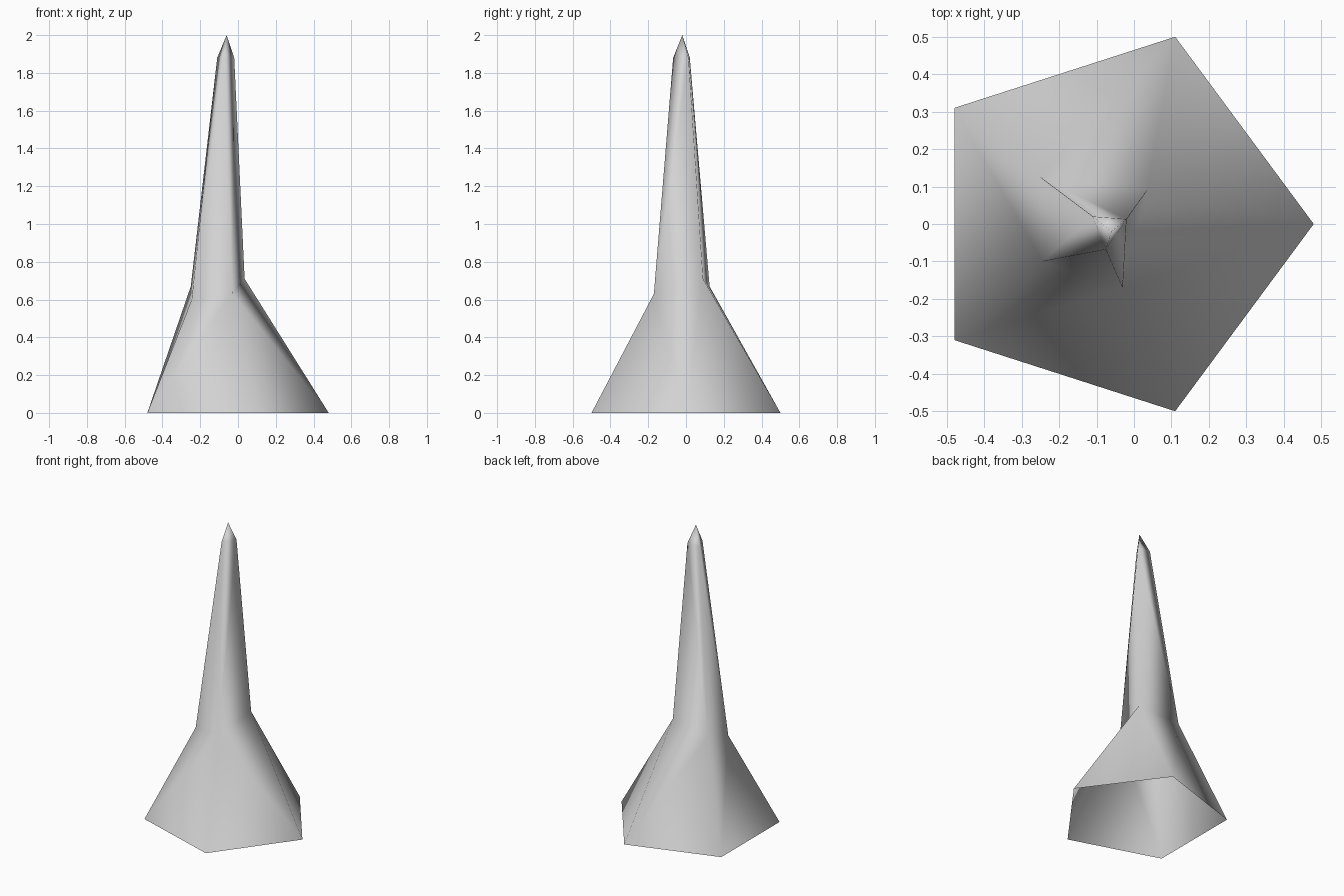
import bpy
import bmesh

default_cube = bpy.data.objects.get("Cube")
if default_cube:
    bpy.data.objects.remove(default_cube, do_unlink=True)


def make_material(name, color):
    """Flat colour for both viewport and render."""
    material = bpy.data.materials.new(name)
    material.use_nodes = True
    material.diffuse_color = color
    material.node_tree.nodes["Principled BSDF"].inputs["Base Color"].default_value = color
    return material


def stitch(bm, lower, upper, steps):
    """Join two closed rings with triangles, advancing (L)ower or (U)pper each step."""
    low, up = 0, 0
    for step in steps:
        a = lower[low % len(lower)]
        b = upper[up % len(upper)]
        if step == "L":
            low += 1
            bm.faces.new((a, lower[low % len(lower)], b))
        else:
            up += 1
            bm.faces.new((a, upper[up % len(upper)], b))


# Rings run counter-clockwise: five sides at the foot, four at the waist, three at the neck
foot_ring = [(.48, 0, 0), (.11, .5, 0), (-.48, .31, 0), (-.48, -.31, 0), (.11, -.5, 0)]
waist_ring = [(.035, .09, .71), (-.25, .125, .67), (-.245, -.1, .6), (-.03, -.17, .63)]
neck_ring = [(-.02, .013, 1.88), (-.11, .02, 1.88), (-.075, -.068, 1.88)]
tip_point = [(-.06, -.02, 2)]

bm = bmesh.new()
foot, waist, neck, tip = [
    [bm.verts.new(point) for point in ring]
    for ring in (foot_ring, waist_ring, neck_ring, tip_point)
]

# Flared base, open underneath
stitch(bm, foot, waist, "LULULULLU")
# Slender shaft
stitch(bm, waist, neck, "LULULUL")
# Pointed tip
stitch(bm, neck, tip, "LLL")

for face in bm.faces:
    face.smooth = True

mesh = bpy.data.meshes.new("rock_spike")
bm.to_mesh(mesh)
bm.free()
mesh.materials.append(make_material("light grey stone", (.65, .65, .65, 1)))

rock_spike = bpy.data.objects.new("rock_spike", mesh)
bpy.context.collection.objects.link(rock_spike)
